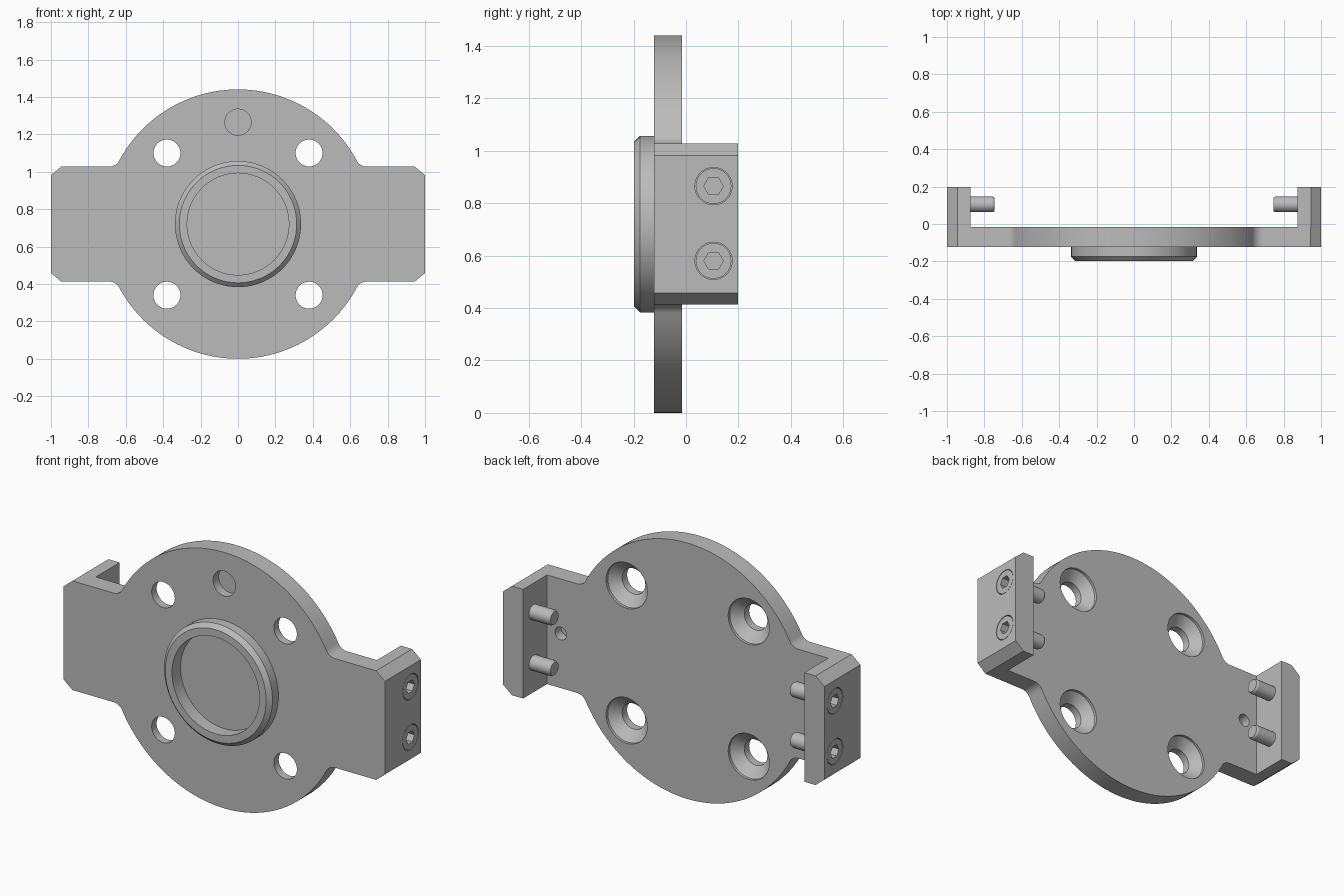
import bpy, bmesh
from math import sin, cos, pi, sqrt, atan2
from mathutils import Vector

if "Cube" in bpy.data.objects:
    bpy.data.objects.remove(bpy.data.objects["Cube"], do_unlink=True)

grey = bpy.data.materials.new("plain grey")
grey.use_nodes = True
colour = (0.5, 0.5, 0.5, 1)
grey.diffuse_color = colour
grey.node_tree.nodes["Principled BSDF"].inputs["Base Color"].default_value = colour

MID = 0.72                       # height of the disc centre
FRONT, BACK, REAR = -0.122, -0.015, 0.198
R, HALF, FILLET = 0.72, 0.307, 0.06


def finish(name, bm):
    bmesh.ops.recalc_face_normals(bm, faces=bm.faces)
    mesh = bpy.data.meshes.new(name)
    bm.to_mesh(mesh)
    bm.free()
    mesh.materials.append(grey)
    ob = bpy.data.objects.new(name, mesh)
    bpy.context.collection.objects.link(ob)
    return ob


def prism(name, outline, y0, y1):
    """Extrude an x-z outline along y."""
    bm = bmesh.new()
    face = bm.faces.new([bm.verts.new((x, y0, z)) for x, z in outline])
    new = bmesh.ops.extrude_face_region(bm, geom=[face])["geom"]
    verts = [v for v in new if isinstance(v, bmesh.types.BMVert)]
    bmesh.ops.translate(bm, verts=verts, vec=(0, y1 - y0, 0))
    return finish(name, bm)


def lathe(name, profile, centre, axis="Y", sides=48, loop=False):
    """Turn (radius, position) points about an axis, capped or as a closed ring."""
    bm = bmesh.new()
    rings = []
    for r, h in profile:
        ring = []
        for i in range(sides):
            a, b = r * cos(2 * pi * i / sides), r * sin(2 * pi * i / sides)
            offset = Vector((a, h, b) if axis == "Y" else (h, a, b))
            ring.append(bm.verts.new(Vector(centre) + offset))
        rings.append(ring)
    pairs = list(zip(rings, rings[1:]))
    if loop:
        pairs.append((rings[-1], rings[0]))
    else:
        bm.faces.new(rings[0])
        bm.faces.new(rings[-1])
    for p, q in pairs:
        for i in range(sides):
            j = (i + 1) % sides
            bm.faces.new((p[i], p[j], q[j], q[i]))
    return finish(name, bm)


def activate(ob):
    bpy.ops.object.select_all(action="DESELECT")
    ob.select_set(True)
    bpy.context.view_layer.objects.active = ob


def cut(ob, cutters):
    activate(ob)
    for c in cutters:
        mod = ob.modifiers.new("cut", "BOOLEAN")
        mod.operation, mod.solver, mod.object = "DIFFERENCE", "EXACT", c
        bpy.ops.object.modifier_apply(modifier=mod.name)
        bpy.data.objects.remove(c, do_unlink=True)


def arc(cx, cz, r, a0, a1, n):
    return [(cx + r * cos(a0 + (a1 - a0) * i / n), cz + r * sin(a0 + (a1 - a0) * i / n))
            for i in range(n + 1)]


# Plate outline: one quarter of the filleted disc and wing, then mirrored
fz = HALF + FILLET
fx = sqrt((R + FILLET) ** 2 - fz ** 2)
join = atan2(fz, fx)
quarter = [(1, HALF - 0.045), (0.945, HALF)]
quarter += arc(fx, fz, FILLET, -pi / 2, join - pi, 8)
quarter += arc(0, 0, R, join, pi / 2, 32)[1:]
upper = quarter + [(-x, z) for x, z in reversed(quarter[:-1])]
outline = upper + [(x, -z) for x, z in reversed(upper)]
plate = prism("mounting_plate", [(x, z + MID) for x, z in outline], FRONT, BACK)

# Countersunk bolt holes, front locating pocket and rear blind holes
cutters = []
for sx in (-1, 1):
    for sz in (-1, 1):
        cutters.append(lathe("cutter", [(0.072, -0.2), (0.072, -0.078), (0.128, -0.03),
                                        (0.128, 0.05)], (sx * 0.38, 0, MID + sz * 0.38)))
    cutters.append(lathe("cutter", [(0.036, -0.07), (0.036, 0.05)],
                         (sx * 0.79, 0, MID), sides=24))
cutters.append(lathe("cutter", [(0.07, -0.2), (0.07, FRONT + 0.05)], (0, 0, 1.265)))
cut(plate, cutters)
parts = [plate]

# Raised ring with a chamfered rim
parts.append(lathe("front_ring", [(0.272, -REAR), (0.314, -REAR), (0.337, -0.175),
                                  (0.337, -0.115), (0.272, -0.115)],
                   (0, 0, MID), sides=80, loop=True))

# End walls, with two socket screws through each
for side, s in (("left", 1), ("right", -1)):
    shape = [(0.875, -HALF), (0.945, -HALF), (1, 0.045 - HALF),
             (1, HALF - 0.045), (0.945, HALF), (0.875, HALF)]
    wall = prism(side + "_end_wall", [(s * x, z + MID) for x, z in shape], BACK, REAR)
    bores = []
    for level, z in (("lower", 0.58), ("upper", 0.865)):
        spot = (0, 0.105, z)
        bores.append(lathe("cutter", [(0.071, s * 0.93), (0.071, s * 1.1)], spot, "X"))
        screw = lathe(f"{side}_{level}_screw",
                      [(0.036, s * 0.745), (0.042, s * 0.757), (0.042, s * 0.925),
                       (0.068, s * 0.925), (0.068, s * 0.999)], spot, "X", 32)
        cut(screw, [lathe("cutter", [(0.037, s * 0.95), (0.037, s * 1.1)], spot, "X", 6)])
        parts.append(screw)
    cut(wall, bores)
    parts.append(wall)

for ob in parts:
    activate(ob)
    bpy.ops.object.shade_smooth_by_angle(angle=pi / 7)
